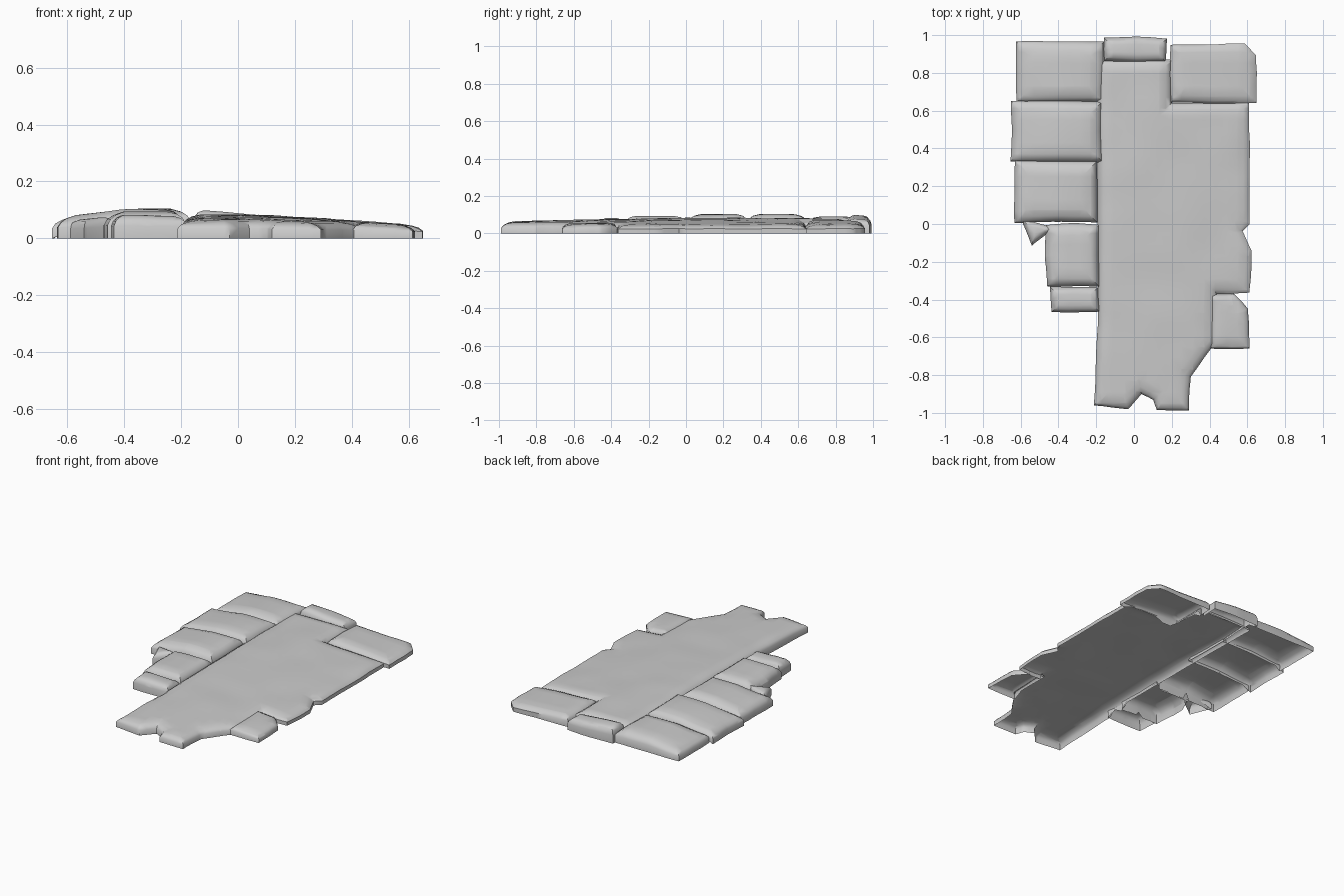
import bpy, bmesh, random
from math import sin, cos, pi
from mathutils import Vector, noise

if "Cube" in bpy.data.objects:
    bpy.data.objects.remove(bpy.data.objects["Cube"])

random.seed(4)


def block(x0, y0, x1, y1, chip=0):
    # Roughly rectangular footprint, optionally chipped at its back right corner
    xm, ym = (x0 + x1) / 2, (y0 + y1) / 2
    def j():
        return random.uniform(-.006, .006)
    corner = [(x1, y1 - chip), (x1 - chip, y1)] if chip else [(x1, y1)]
    pts = [(x0, y0), (xm, y0), (x1, y0), (x1, ym)] + corner + [(xm, y1), (x0, y1), (x0, ym)]
    return [(x + j(), y + j()) for x, y in pts]


# Long central slab with a broken front edge
SLAB = [(-.2, .87), (.2, .87), (.2, .64), (.61, .64), (.61, 0), (.575, -.04), (.625, -.14),
        (.61, -.365), (.44, -.37), (.43, -.63), (.3, -.81), (.29, -.99), (.12, -.985),
        (.1, -.93), (.04, -.9), (-.03, -.98), (-.21, -.96), (-.19, -.47)]

# name -> (height scale, bevel scale, footprint)
STONES = {
    "walkway_slab": (1, 1, SLAB),
    "back_left_stone": (.92, 1.2, block(-.62, .65, -.16, .97)),
    "back_middle_stone": (1.1, .6, block(-.16, .86, .17, .99)),
    "back_right_stone": (1.08, 1.2, block(.19, .64, .645, .955, .06)),
    "left_stone_upper": (1, 1, block(-.65, .33, -.17, .65)),
    "left_stone_middle": (1, 1, block(-.63, .01, -.19, .33)),
    "left_chip": (.8, .5, [(-.6, .03), (-.54, -.115), (-.42, -.02)]),
    "left_stone_lower": (.95, 1, block(-.465, -.335, -.185, 0)),
    "left_stone_last": (.85, .6, block(-.44, -.465, -.185, -.33)),
    "front_right_stone": (1.1, .9, block(.41, -.66, .61, -.37, .08)),
}
# Rounded edge: (inset, fraction of full height)
EDGE = [(0, 0), (0, .55), (.012, .78), (.032, .92), (.065, 1)]


def height(name, x, y):
    # Highest on the left of centre, sloping down to every side
    if name == "walkway_slab":
        h = min(.082, .089 - .071 * x)
    else:
        h = min(.102, .066 + .14 * (x + .66), .09 - .068 * x)
    return h * (1 - .17 * abs(y - .2) ** 1.8)


def inside(x, y, pts):
    hit = False
    for (ax, ay), (bx, by) in zip(pts, pts[1:] + pts[:1]):
        if (ay > y) != (by > y) and x < ax + (y - ay) * (bx - ax) / (by - ay):
            hit = not hit
    return hit


def buried(x, y):
    # True when the point is well inside the combined footprint
    return all(any(inside(x + .025 * cos(k * pi / 4), y + .025 * sin(k * pi / 4), s[2])
                   for s in STONES.values()) for k in range(8))


def inset(pts, d):
    # Mitred inset of a clockwise outline
    out, n = [], len(pts)
    for i in range(n):
        p, a, b = Vector(pts[i]), Vector(pts[i - 1]), Vector(pts[(i + 1) % n])
        e, f = (p - a).normalized(), (b - p).normalized()
        n1, n2 = Vector((e.y, -e.x)), Vector((f.y, -f.x))
        out.append(p + (n1 + n2) / max(.5, 1 + n1.dot(n2)) * d)
    return out


def stone(name, scale, bevel, pts):
    # Open-bottomed shell with a rounded rim
    area = sum(a[0] * b[1] - b[0] * a[1] for a, b in zip(pts, pts[1:] + pts[:1]))
    if area > 0:
        pts = pts[::-1]
    bm = bmesh.new()
    rings = [[bm.verts.new((p.x, p.y, f)) for p in inset(pts, d * bevel)] for d, f in EDGE]
    n = len(pts)
    for lo, hi in zip(rings, rings[1:]):
        for i in range(n):
            j = (i + 1) % n
            bm.faces.new((lo[j], lo[i], hi[i], hi[j]))
    bm.faces.new(rings[-1][::-1])
    # Cut into a grid so the surface can undulate
    for axis in (Vector((1, 0, 0)), Vector((0, 1, 0))):
        for k in range(-16, 17):
            bmesh.ops.bisect_plane(bm, geom=bm.verts[:] + bm.edges[:] + bm.faces[:],
                                   plane_co=axis * (k * .06 + .011), plane_no=axis, dist=1e-4)
    for v in bm.verts:
        x, y, f = v.co
        hidden = buried(x, y)
        if f < 1e-4 and hidden:
            f = .45  # no wall needed where stones meet
        wobble = .006 * noise.noise(Vector((x * 5, y * 5, scale * 9)))
        v.co.z = f * (height(name, x, y) * scale + wobble)
        if not hidden:
            v.co.x += .006 * noise.noise(Vector((x * 9, y * 9, 3)))
            v.co.y += .006 * noise.noise(Vector((x * 9, y * 9, 7)))
    bmesh.ops.triangulate(bm, faces=[f for f in bm.faces if len(f.verts) > 4])
    me = bpy.data.meshes.new(name)
    bm.to_mesh(me)
    bm.free()
    ob = bpy.data.objects.new(name, me)
    bpy.context.collection.objects.link(ob)
    bpy.ops.object.select_all(action='DESELECT')
    ob.select_set(True)
    bpy.context.view_layer.objects.active = ob
    bpy.ops.object.shade_smooth_by_angle(angle=.8)


for name, (scale, bevel, pts) in STONES.items():
    stone(name, scale, bevel, pts)
